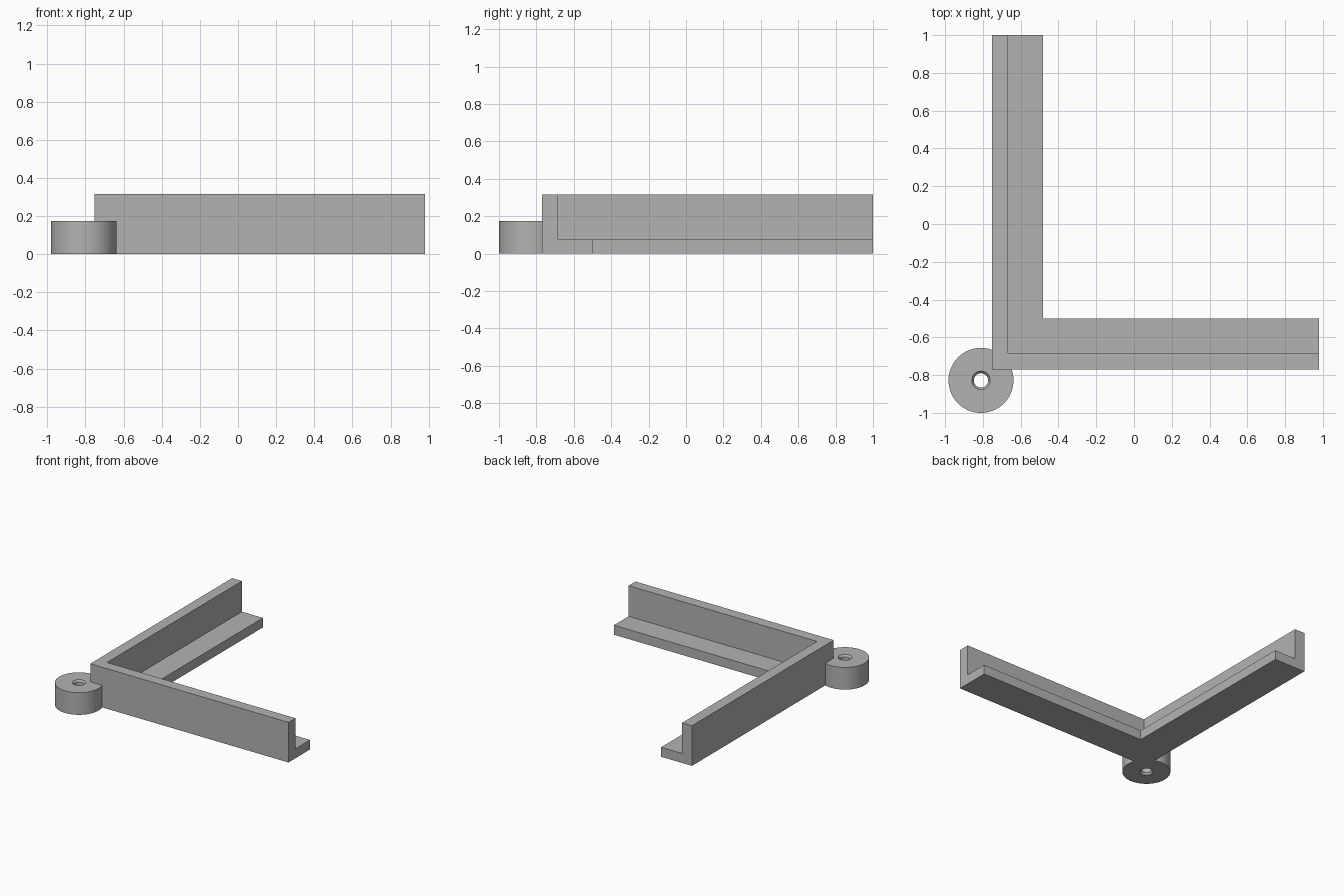
import bpy, bmesh, math

cube = bpy.data.objects.get("Cube")
if cube:
    bpy.data.objects.remove(cube, do_unlink=True)

grey = bpy.data.materials.new("plain grey")
grey.use_nodes = True
colour = (0.45, 0.45, 0.45, 1)
grey.diffuse_color = colour
grey.node_tree.nodes["Principled BSDF"].inputs["Base Color"].default_value = colour


def skin(name, rings, closed):
    """Join matching rings of points with quads; cap the ends when open."""
    bm = bmesh.new()
    loops = [[bm.verts.new(p) for p in ring] for ring in rings]
    pairs = list(zip(loops, loops[1:]))
    if closed:
        pairs.append((loops[-1], loops[0]))
    else:
        bm.faces.new(loops[0])
        bm.faces.new(loops[-1])
    for a, b in pairs:
        for i in range(len(a)):
            j = (i + 1) % len(a)
            bm.faces.new((a[i], a[j], b[j], b[i]))
    bmesh.ops.recalc_face_normals(bm, faces=bm.faces)
    mesh = bpy.data.meshes.new(name)
    bm.to_mesh(mesh)
    bm.free()
    mesh.materials.append(grey)
    obj = bpy.data.objects.new(name, mesh)
    bpy.context.collection.objects.link(obj)
    return obj


# Corner bracket: angle section (inward offset, height) mitred round the corner
LEFT, FRONT, RIGHT, BACK = -0.752, -0.77, 0.98, 1.0
section = [(0, 0), (0.27, 0), (0.27, 0.075),
           (0.086, 0.075), (0.086, 0.317), (0, 0.317)]
skin("corner_bracket", [
    [(RIGHT, FRONT + d, z) for d, z in section],
    [(LEFT + d, FRONT + d, z) for d, z in section],
    [(LEFT + d, BACK, z) for d, z in section],
], closed=False)

# Round screw boss: lathed section with a hole chamfered at both ends
CX, CY, R, H, STEPS = -0.81, -0.828, 0.172, 0.175, 96
hole, rim, chamfer = 0.038, 0.049, 0.015
profile = [(R, 0), (R, H), (rim, H), (hole, H - chamfer), (hole, chamfer), (rim, 0)]
turns = [math.tau * i / STEPS for i in range(STEPS)]
boss = skin("screw_boss", [
    [(CX + r * math.cos(t), CY + r * math.sin(t), z) for r, z in profile]
    for t in turns
], closed=True)

bpy.ops.object.select_all(action="DESELECT")
boss.select_set(True)
bpy.context.view_layer.objects.active = boss
bpy.ops.object.shade_smooth_by_angle(angle=math.radians(30))
